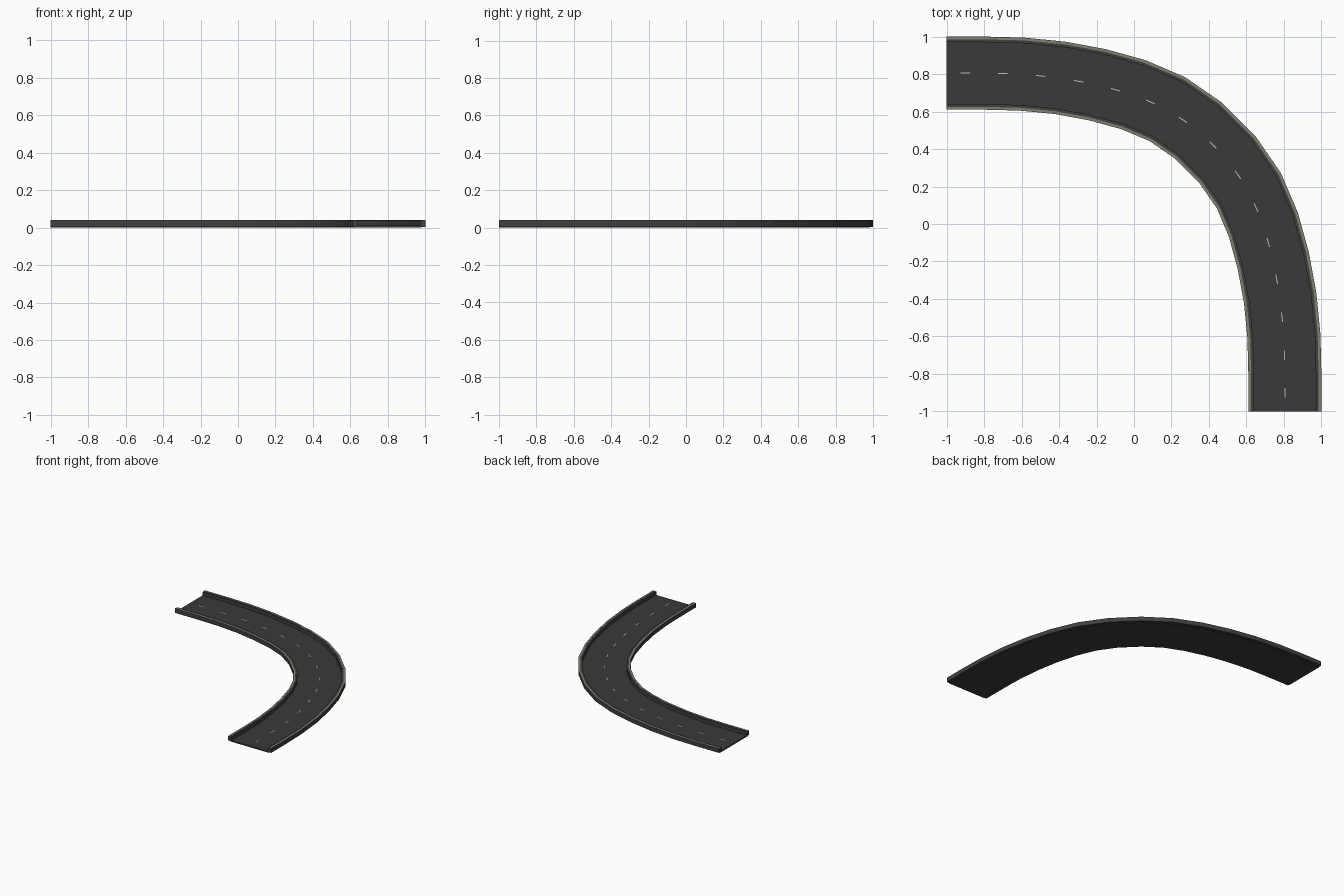
import bpy
import bmesh
from mathutils import Vector

if "Cube" in bpy.data.objects:
    bpy.data.objects.remove(bpy.data.objects["Cube"])


def material(name, rgb):
    m = bpy.data.materials.new(name)
    m.diffuse_color = (*rgb, 1)
    m.use_nodes = True
    m.node_tree.nodes["Principled BSDF"].inputs["Base Color"].default_value = m.diffuse_color
    return m


asphalt = material("asphalt grey", (0.042, 0.042, 0.042))
barrier = material("barrier grey", (0.05, 0.05, 0.05))
trim = material("trim tan", (0.22, 0.215, 0.17))
paint = material("line white", (0.55, 0.55, 0.5))

# Centre line: half the bend, mirrored across the diagonal
half = [(-1, 0.805), (-0.8, 0.805), (-0.6, 0.8), (-0.395, 0.78),
        (-0.195, 0.743), (-0.003, 0.69), (0.178, 0.613), (0.345, 0.4975)]
path = [Vector(p) for p in half] + [Vector((y, x)) for x, y in reversed(half)]


def outward(i):
    """Sideways direction pointing to the outside of the bend."""
    if i == 0:
        return Vector((0, 1))
    if i == len(path) - 1:
        return Vector((1, 0))
    t = (path[i + 1] - path[i - 1]).normalized()
    return Vector((-t.y, t.x))


def make_object(name, bm, mat):
    bmesh.ops.recalc_face_normals(bm, faces=bm.faces)
    mesh = bpy.data.meshes.new(name)
    bm.to_mesh(mesh)
    bm.free()
    mesh.materials.append(mat)
    ob = bpy.data.objects.new(name, mesh)
    bpy.context.collection.objects.link(ob)


def sweep(name, profile, mat):
    """Sweep a closed (sideways, height) profile along the bend."""
    bm = bmesh.new()
    rings = []
    for i, c in enumerate(path):
        n = outward(i)
        rings.append([bm.verts.new((*(c + n * s), z)) for s, z in profile])
    k = len(profile)
    for a, b in zip(rings, rings[1:]):
        for j in range(k):
            bm.faces.new((a[j], a[(j + 1) % k], b[(j + 1) % k], b[j]))
    bm.faces.new(rings[0])
    bm.faces.new(rings[-1])
    make_object(name, bm, mat)


def box(s0, s1, z0, z1):
    return [(s0, z0), (s1, z0), (s1, z1), (s0, z1)]


# Road deck
sweep("road_deck", box(-0.175, 0.175, 0, 0.01), asphalt)

# Side barriers with a pale strip along the outer top edge
for label, side in (("inner", -1), ("outer", 1)):
    sweep(label + "_barrier",
          box(side * 0.165, side * 0.195, 0.004, 0.0385), barrier)
    sweep(label + "_barrier_trim",
          box(side * 0.180, side * 0.194, 0.0385, 0.04), trim)

# Dashed centre line, one dash per segment
bm = bmesh.new()
for a, b in zip(path, path[1:]):
    mid, t = (a + b) / 2, (b - a).normalized()
    n = Vector((-t.y, t.x))
    bm.faces.new([bm.verts.new((*(mid + t * u * 0.025 + n * v * 0.0025), 0.011))
                  for u, v in ((-1, -1), (1, -1), (1, 1), (-1, 1))])
make_object("centre_dashes", bm, paint)
